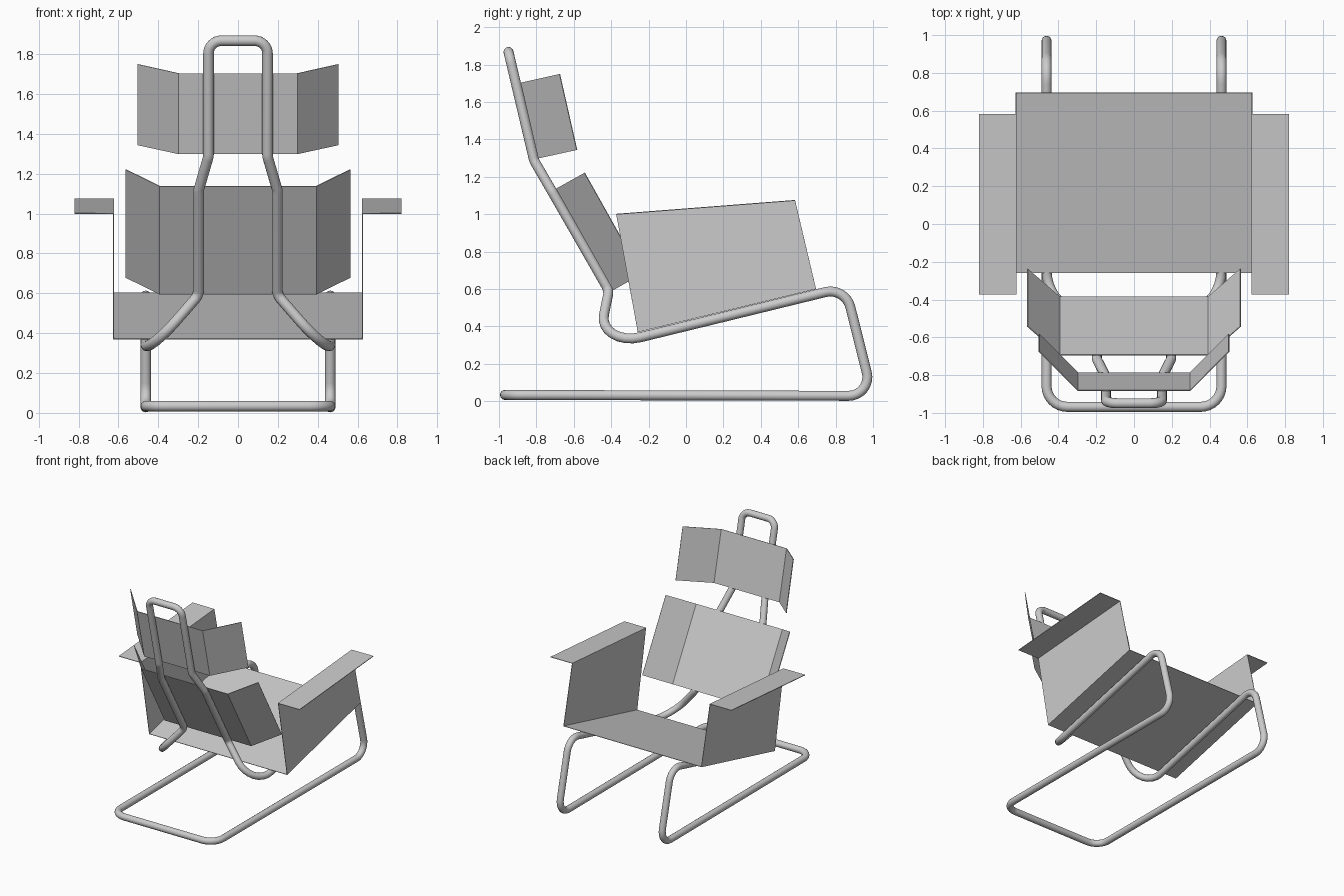
import bpy
from mathutils import Vector

if "Cube" in bpy.data.objects:
    bpy.data.objects.remove(bpy.data.objects["Cube"])

TUBE_R = 0.0265
SHEET = 0.005


def fillet(points, radii, steps=8):
    """Round every corner of a closed 3D polyline with a true arc."""
    out = []
    n = len(points)
    for i in range(n):
        p = points[i]
        a = (points[i - 1] - p).normalized()
        b = (points[(i + 1) % n] - p).normalized()
        half = a.angle(b) / 2
        r = radii[i]
        mid = (a + b).normalized()
        from math import sin, tan
        centre = p + mid * (r / sin(half))
        t = r / tan(half)
        u, v = p + a * t - centre, p + b * t - centre
        sweep = u.angle(v)
        for k in range(steps + 1):
            f = k / steps
            w = (u * sin((1 - f) * sweep) + v * sin(f * sweep)) / sin(sweep)
            out.append(centre + w)
    return out


def sheet(name, profile):
    """Folded sheet: profile holds (x, rear/bottom y z, front/top y z) fold lines."""
    lines = [(-x, a, b) for x, a, b in reversed(profile)] + list(profile)
    verts = []
    for x, a, b in lines:
        verts += [(x, *a), (x, *b)]
    faces = [(2 * i, 2 * i + 2, 2 * i + 3, 2 * i + 1) for i in range(len(lines) - 1)]
    mesh = bpy.data.meshes.new(name)
    mesh.from_pydata(verts, [], faces)
    obj = bpy.data.objects.new(name, mesh)
    bpy.context.collection.objects.link(obj)
    mod = obj.modifiers.new("thickness", 'SOLIDIFY')
    mod.thickness = SHEET
    mod.offset = 0
    return obj


# Tubular frame: one closed loop, given as the right half (x, y, z, bend radius)
half = [
    (0.463, -0.968, 0.034, 0.11),
    (0.463, 0.998, 0.029, 0.10),
    (0.463, 0.852, 0.610, 0.11),
    (0.463, -0.475, 0.286, 0.17),
    (0.197, -0.412, 0.592, 0.06),
    (0.197, -0.715, 1.120, 0.08),
    (0.148, -0.812, 1.287, 0.08),
    (0.148, -0.949, 1.868, 0.065),
]
loop = half + [(-x, y, z, r) for x, y, z, r in reversed(half)]
path = fillet([Vector(p[:3]) for p in loop], [p[3] for p in loop])
curve = bpy.data.curves.new("tube_frame", 'CURVE')
curve.dimensions = '3D'
curve.bevel_depth = TUBE_R
curve.bevel_resolution = 6
spline = curve.splines.new('POLY')
spline.points.add(len(path) - 1)
for pt, co in zip(spline.points, path):
    pt.co = (*co, 1)
spline.use_cyclic_u = True
spline.use_smooth = True
frame = bpy.data.objects.new("tube_frame", curve)
bpy.context.collection.objects.link(frame)
bpy.context.view_layer.objects.active = frame
frame.select_set(True)
bpy.ops.object.convert(target='MESH')
bpy.ops.object.shade_smooth_by_angle()

# Seat, side panels and armrests folded from one sheet
sheet("seat_with_armrests", [
    (0.625, (-0.258, 0.371), (0.695, 0.602)),
    (0.625, (-0.373, 1.000), (0.583, 1.074)),
    (0.820, (-0.373, 1.000), (0.583, 1.074)),
])

# Lower backrest with angled wings
sheet("lower_backrest", [
    (0.392, (-0.387, 0.595), (-0.693, 1.138)),
    (0.564, (-0.238, 0.680), (-0.542, 1.222)),
])

# Headrest with angled wings
sheet("headrest", [
    (0.297, (-0.788, 1.299), (-0.882, 1.704)),
    (0.503, (-0.583, 1.344), (-0.675, 1.750)),
])
